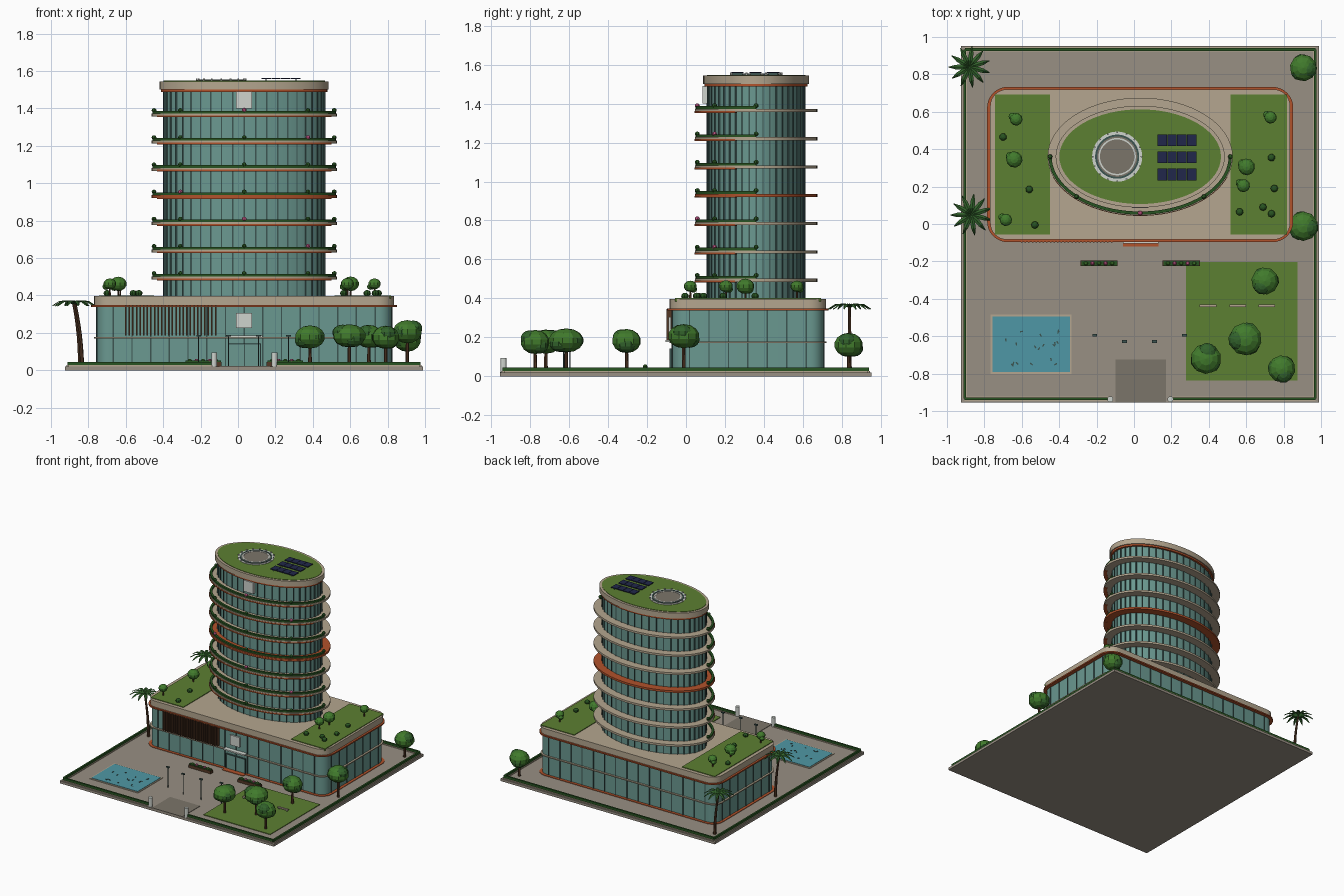
import bpy, bmesh, math, random
from mathutils import Matrix, Vector

if "Cube" in bpy.data.objects:
    bpy.data.objects.remove(bpy.data.objects["Cube"])
random.seed(4)
CX, TY = 0.033, 0.36          # building axis, tower centre in y
PY = 0.318                    # podium centre in y


def mat(name, h):
    m = bpy.data.materials.new(name)
    m.diffuse_color = [(int(h[i:i + 2], 16) / 255) ** 2.2 for i in (0, 2, 4)] + [1]
    m.use_nodes = True
    m.node_tree.nodes["Principled BSDF"].inputs["Base Color"].default_value = m.diffuse_color
    return m


PAVE, TAN, GLASS = mat("paving", "978E82"), mat("stone", "B3A58E"), mat("glass", "6A978F")
LAWN, HEDGE, LEAF = mat("lawn", "5D7F35"), mat("hedge", "2C5426"), mat("leaf", "437A30")
RUST, WOOD, WATER = mat("rust", "B0532F"), mat("wood", "553B2A"), mat("water", "5096A4")
DARK, GREY, NAVY = mat("frame", "3E5552"), mat("asphalt", "7A7469"), mat("solar", "262C4C")
WHITE, PINK, PALM = mat("white", "CDD2CC"), mat("flower", "BC5582"), mat("palm", "35622F")


def finish(name, bm, m, smooth=False):
    bmesh.ops.recalc_face_normals(bm, faces=bm.faces)
    me = bpy.data.meshes.new(name)
    bm.to_mesh(me)
    bm.free()
    ob = bpy.data.objects.new(name, me)
    bpy.context.collection.objects.link(ob)
    me.materials.append(m)
    if smooth:
        bpy.ops.object.select_all(action='DESELECT')
        ob.select_set(True)
        bpy.context.view_layer.objects.active = ob
        bpy.ops.object.shade_smooth_by_angle(angle=math.radians(30))
    return ob


def boxes(name, items, m):
    """items: (x, y, z centre, sx, sy, sz, optional z rotation)"""
    bm = bmesh.new()
    for x, y, z, sx, sy, sz, *r in items:
        M = Matrix.Translation((x, y, z)) @ Matrix.Rotation(r[0] if r else 0, 4, 'Z') @ Matrix.Diagonal((sx, sy, sz, 1))
        bmesh.ops.create_cube(bm, size=1, matrix=M)
    return finish(name, bm, m)


def slab(name, x0, x1, y0, y1, z0, z1, m):
    return boxes(name, [((x0 + x1) / 2, (y0 + y1) / 2, (z0 + z1) / 2, x1 - x0, y1 - y0, z1 - z0)], m)


def balls(name, items, m, seg=10, rings=7):
    """items: (x, y, z, horizontal radius, vertical radius)"""
    bm = bmesh.new()
    for x, y, z, r, h in items:
        M = Matrix.Translation((x, y, z)) @ Matrix.Rotation(random.random() * 3, 4, 'Z') @ Matrix.Diagonal((r, r, h, 1))
        bmesh.ops.create_uvsphere(bm, u_segments=seg, v_segments=rings, radius=1, matrix=M)
    return finish(name, bm, m)


def posts(name, items, m, seg=8):
    """items: (x, y, z0, z1, bottom radius, top radius)"""
    bm = bmesh.new()
    for x, y, z0, z1, r0, r1 in items:
        bmesh.ops.create_cone(bm, cap_ends=True, segments=seg, radius1=r0, radius2=r1, depth=z1 - z0,
                              matrix=Matrix.Translation((x, y, (z0 + z1) / 2)))
    return finish(name, bm, m, seg > 20)


def prism(name, pts, z0, z1, m):
    bm = bmesh.new()
    f = bm.faces.new([bm.verts.new((x, y, z0)) for x, y in pts])
    ext = bmesh.ops.extrude_face_region(bm, geom=[f], use_keep_orig=True)
    bmesh.ops.translate(bm, vec=(0, 0, z1 - z0), verts=[g for g in ext['geom'] if isinstance(g, bmesh.types.BMVert)])
    return finish(name, bm, m, True)


def band(name, outer, inner, z0, z1, m, closed=True):
    bm = bmesh.new()
    rows = [[bm.verts.new(v) for v in ((*o, z0), (*o, z1), (*i, z1), (*i, z0))] for o, i in zip(outer, inner)]
    n = len(rows)
    for k in range(n if closed else n - 1):
        a, b = rows[k], rows[(k + 1) % n]
        for j in range(4):
            bm.faces.new((a[j], a[(j + 1) % 4], b[(j + 1) % 4], b[j]))
    if not closed:
        bm.faces.new(rows[0])
        bm.faces.new(rows[-1])
    return finish(name, bm, m, True)


def ellipse(rx, ry, a0=0, a1=360, n=64, cx=CX, cy=TY):
    step = (a1 - a0) / n
    return [(cx + rx * math.cos(math.radians(a0 + step * k)), cy + ry * math.sin(math.radians(a0 + step * k)))
            for k in range(n + (a1 - a0 < 360))]


def rrect(hx, hy, r, n=8):
    pts = []
    for q, (sx, sy) in enumerate(((1, 1), (-1, 1), (-1, -1), (1, -1))):
        for k in range(n + 1):
            a = math.pi / 2 * (q + k / n)
            pts.append((CX + sx * (hx - r) + r * math.cos(a), PY + sy * (hy - r) + r * math.sin(a)))
    return pts


# Site: paving, perimeter hedge with gate gap, drive, lawn, pool
X0, X1, Y0, Y1 = -0.925, 0.99, -0.955, 0.953
slab("site_base", X0, X1, Y0, Y1, 0, 0.02, PAVE)
for nm, w, z, m in (("boundary_kerb", 0.024, 0.027, TAN), ("boundary_hedge", 0.014, 0.045, HEDGE)):
    h, cz, a, b, c, d = z - 0.015, (z + 0.015) / 2, X0 + .02, X1 - .02, Y0 + .02, Y1 - .02
    boxes(nm, [(a, 0, cz, w, d - c, h), (b, 0, cz, w, d - c, h), (CX, d, cz, b - a, w, h),
               ((a - .127) / 2, c, cz, -.127 - a, w, h), ((b + .195) / 2, c, cz, b - .195, w, h)], m)
slab("driveway", -0.1, 0.17, Y0, -0.725, 0.015, 0.023, GREY)
posts("gate_posts", [(x, -0.937, 0.01, 0.095, 0.016, 0.016) for x in (-0.127, 0.195)], WHITE, 12)
slab("front_lawn", 0.277, 0.875, -0.838, -0.203, 0.01, 0.025, LAWN)
slab("pool_rim", -0.767, -0.333, -0.802, -0.485, 0.01, 0.024, TAN)
slab("pool_water", -0.757, -0.343, -0.792, -0.495, 0.012, 0.027, WATER)
boxes("pool_fish", [(random.uniform(-.7, -.38), random.uniform(-.77, -.53), .028, .016, .007, .004, random.random() * 6)
                    for _ in range(18)], DARK)
boxes("garden_benches", [(x, -0.437, 0.036, 0.09, 0.014, 0.01) for x in (.395, .555, .71)], TAN)
boxes("bench_legs", [(x + d, -0.437, 0.028, 0.008, 0.012, 0.01) for x in (.395, .555, .71) for d in (-.035, .035)], DARK)

# Street lamps and flower planters
lamps = [(-.21, -.595), (-.05, -.628), (.11, -.628), (.27, -.595)]
posts("lamp_poles", [(x, y, .015, .183, .003, .003) for x, y in lamps], DARK, 6)
boxes("lamp_heads", [(x, y, .185, .026, .014, .008) for x, y in lamps], DARK)
boxes("planters", [(x, -.21, .031, .2, .03, .024) for x in (-.187, .252)], WOOD)
boxes("planter_hedges", [(x, -.21, .046, .19, .022, .01) for x in (-.187, .252)], HEDGE)
for nm, m, o in (("planter_bushes", LEAF, 0), ("planter_flowers", PINK, 1)):
    balls(nm, [(x + (k - 2) * .035, -.21, .05, .012, .011) for x in (-.187, .252) for k in range(5) if k % 2 == o], m, 8, 5)

# Podium: plinth, glazed walls, ledges, stone cap
prism("podium_plinth", rrect(.81, .41, .09), 0.002, .024, RUST)
prism("podium_glass", rrect(.788, .388, .07), .02, .345, GLASS)
prism("podium_mid_ledge", rrect(.803, .403, .085), .17, .178, TAN)
prism("podium_rust_trim", rrect(.818, .415, .11), .338, .348, RUST)
prism("podium_cap", rrect(.802, .402, .09), .345, .396, TAN)
bars = [(CX + (k - 7) * .1, PY + s * .388, .182, .007, .01, .32) for k in range(15) for s in (-1, 1)]
bars += [(CX + s * .788, PY + (k - 3) * .1, .182, .01, .007, .32) for k in range(7) for s in (-1, 1)]
boxes("podium_mullions", bars, DARK)
boxes("timber_fins", [(-.6 + k * .0192, -.085, .265, .008, .03, .16) for k in range(26)], WOOD)

# Entrance: doors, canopy, blank sign panels
slab("entrance_doors", -.05, .12, -.08, -.06, .01, .14, GLASS)
boxes("door_frames", [(x, -.08, .075, .006, .012, .13) for x in (-.05, .035, .12)] + [(.035, -.08, .14, .176, .012, .007)], DARK)
slab("entrance_canopy", -.06, .13, -.105, -.06, .176, .187, WHITE)
slab("entrance_step", -.06, .13, -.12, -.08, .015, .024, RUST)
boxes("sign_panels", [(CX, -.083, .265, .085, .012, .08), (CX, .097, 1.445, .085, .025, .09)], WHITE)

# Roof garden on the podium
for nm, a, b in (("roof_lawn_left", -.742, -.448), ("roof_lawn_right", .515, .818)):
    slab(nm, a, b, -.057, .692, .385, .401, LAWN)
rt = [(-.63, .56, .035), (-.64, .345, .045), (-.685, .022, .034), (.602, .305, .046), (.73, .57, .034), (.585, .205, .036)]
posts("roof_tree_trunks", [(x, y, .395, .46, .006, .004) for x, y, r in rt], WOOD, 6)
balls("roof_tree_crowns", [b for x, y, r in rt for b in ((x, y, .462, r, r * .85), (x - .02, y + .015, .447, r * .6, r * .5))], LEAF)
balls("roof_shrubs", [(x, y, .412, .02, .017) for x, y in ((-.7, .465), (-.56, .185), (-.53, -.005), (.735, .355),
      (.75, .19), (.69, .09), (.565, .065), (.735, .055))], HEDGE, 8, 6)

# Tower: glass drum, mullions, ringed balconies with front planting
prism("tower_glass", ellipse(.43, .25), .39, 1.495, GLASS)
boxes("tower_mullions", [(x, y, .943, .007, .007, 1.1) for x, y in ellipse(.431, .251, n=44)], DARK)
green, pink = [], []
for i in range(7):
    z = .485 + i * .1453
    band(f"balcony_{i + 1}", ellipse(.495, .315), ellipse(.42, .24), z, z + .016, RUST if i == 3 else TAN)
    band(f"balcony_trim_{i + 1}", ellipse(.497, .317, 200, 340, 40), ellipse(.47, .29, 200, 340, 40), z - .004, z + .006, RUST, False)
    band(f"balcony_hedge_{i + 1}", ellipse(.49, .31, 180, 360, 40), ellipse(.473, .293, 180, 360, 40), z + .014, z + .03, HEDGE, False)
    for k, (x, y) in enumerate(ellipse(.482, .302, 180, 360, 4)):
        (pink if (k + i) % 4 == 0 and 0 < k < 4 else green).append((x, y, z + .033, .013, .012))
balls("balcony_bushes", green, HEDGE, 8, 6)
balls("balcony_flowers", pink, PINK, 8, 6)

# Tower roof: trim, cap, green roof, landing pad, solar panels
prism("crown_trim", ellipse(.445, .265), 1.488, 1.503, RUST)
prism("crown_cap", ellipse(.452, .272), 1.502, 1.545, TAN)
prism("green_roof", ellipse(.432, .253), 1.54, 1.548, LAWN)
PX = -.09
posts("landing_pad_apron", [(PX, TY, 1.54, 1.551, .134, .134)], WHITE, 48)
posts("landing_pad", [(PX, TY, 1.545, 1.553, .118, .118)], GREY, 48)
band("landing_ring", ellipse(.118, .118, n=48, cx=PX), ellipse(.108, .108, n=48, cx=PX), 1.55, 1.555, DARK)
band("landing_inner_ring", ellipse(.1, .1, n=48, cx=PX), ellipse(.092, .092, n=48, cx=PX), 1.55, 1.555, WHITE)
posts("landing_lights", [(x, y, 1.545, 1.56, .005, .005) for x, y in ellipse(.13, .13, n=16, cx=PX)], WHITE, 6)
boxes("solar_panels", [(.151 + k * .0525, y, 1.56, .05, .063, .006) for k in range(4) for y in (.448, .357, .265)], NAVY)
boxes("solar_stands", [(x, y, 1.552, .006, .05, .014) for x in (.15, .31) for y in (.448, .357, .265)], DARK)

# Garden trees: trunk with clustered faceted crowns
trees = [(.7, -.305, .083, .175), (.595, -.615, .1, .178), (.385, -.72, .093, .172),
         (.79, -.775, .083, .17), (.905, -.012, .09, .2), (.905, .835, .082, .155)]
posts("tree_trunks", [(x, y, .015, z, .011, .007) for x, y, r, z in trees], WOOD, 7)
crowns, accents = [], []
for x, y, r, z in trees:
    crowns.append((x, y, z + .006, r * .9, .062))
    for k in range(3):
        a = k * 2.1 + x * 9
        accents.append((x + .35 * r * math.cos(a), y + .35 * r * math.sin(a), z - .012 + .018 * k, r * .58, .042))
balls("tree_crowns", crowns, LEAF)
balls("tree_crown_clusters", accents, PALM)

# Palms: leaning trunk and drooping fronds
bm, fr = bmesh.new(), bmesh.new()
for x, y in ((-.835, .05), (-.845, .84)):
    rings = []
    for k in range(7):
        t = k / 6
        rings.append([bm.verts.new((x - .035 * t * t + (.012 - .005 * t) * math.cos(a), y + (.012 - .005 * t) * math.sin(a),
                      .015 + .34 * t)) for a in [j * math.tau / 7 for j in range(7)]])
    for r0, r1 in zip(rings, rings[1:]):
        for j in range(7):
            bm.faces.new((r0[j], r0[(j + 1) % 7], r1[(j + 1) % 7], r1[j]))
    for k in range(11):
        a = k * math.tau / 11 + x
        d, s = Vector((math.cos(a), math.sin(a), 0)), Vector((-math.sin(a), math.cos(a), 0))
        top = Vector((x - .035, y, .355))
        prof = [(0, 0, .004), (.035, .018, .013), (.075, .016, .012), (.112, -.008, .002)]
        rows = [[fr.verts.new(top + d * u + Vector((0, 0, h + e)) + s * w * q) for q, e in ((-1, -.005), (0, 0), (1, -.005))]
                for u, h, w in prof]
        for r0, r1 in zip(rows, rows[1:]):
            for j in range(2):
                fr.faces.new((r0[j], r0[j + 1], r1[j + 1], r1[j]))
finish("palm_trunks", bm, WOOD)
finish("palm_fronds", fr, PALM)
